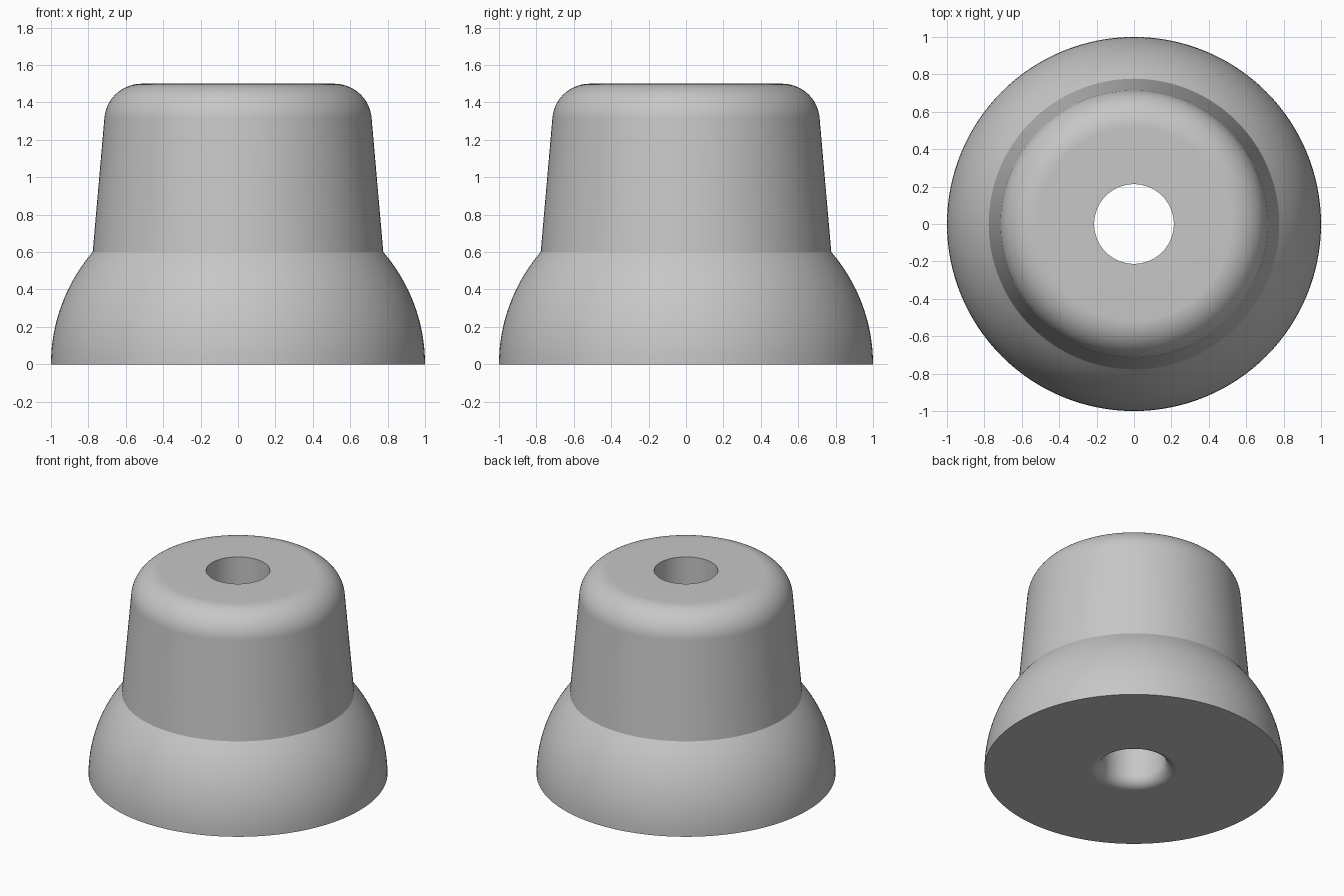
import bpy
import bmesh
from math import radians, cos, sin, tau, asin

cube = bpy.data.objects.get("Cube")
if cube:
    bpy.data.objects.remove(cube, do_unlink=True)


def make_material(name, color):
    mat = bpy.data.materials.new(name)
    mat.use_nodes = True
    mat.diffuse_color = color
    mat.node_tree.nodes["Principled BSDF"].inputs["Base Color"].default_value = color
    return mat


def arc(cx, cz, r, start, end, steps):
    """Points on a circular arc in the radius/height plane, angles in degrees."""
    angles = [radians(start + (end - start) * i / steps) for i in range(steps + 1)]
    return [(cx + r * cos(a), cz + r * sin(a)) for a in angles]


def lathe(name, profile, mat, segments=128):
    """Revolve a closed profile about the z axis."""
    bm = bmesh.new()
    verts = [bm.verts.new((r, 0, z)) for r, z in profile]
    edges = [bm.edges.new((v, verts[i - 1])) for i, v in enumerate(verts)]
    bmesh.ops.spin(bm, geom=verts + edges, cent=(0, 0, 0), axis=(0, 0, 1),
                   angle=tau, steps=segments, use_merge=True)
    bmesh.ops.remove_doubles(bm, verts=bm.verts, dist=0.0001)
    bmesh.ops.recalc_face_normals(bm, faces=bm.faces)
    mesh = bpy.data.meshes.new(name)
    bm.to_mesh(mesh)
    bm.free()
    mesh.materials.append(mat)
    obj = bpy.data.objects.new(name, mesh)
    bpy.context.collection.objects.link(obj)
    return obj


hole, height = 0.213, 1.5
flare = 0.08
fillet = 0.2
dome, shoulder = 0.918, 0.6

# Domed foot, tapered wall, rounded top edge, then the bore with a flared mouth
profile = arc(1 - dome, 0, dome, 0, asin(shoulder / dome) * 360 / tau, 16)
profile += arc(0.515, height - fillet, fillet, 5, 90, 14)
profile += [(hole, height)]
profile += arc(hole + flare, flare, flare, 180, 270, 10)

grey = make_material("plain grey", (0.57, 0.57, 0.57, 1))
body = lathe("bored_knob", profile, grey)

# Smooth curves, crisp rims and flat end faces
bpy.ops.object.select_all(action="DESELECT")
body.select_set(True)
bpy.context.view_layer.objects.active = body
bpy.ops.object.shade_smooth_by_angle(angle=radians(25))
weighted = body.modifiers.new("flat_ends", "WEIGHTED_NORMAL")
weighted.keep_sharp = True
